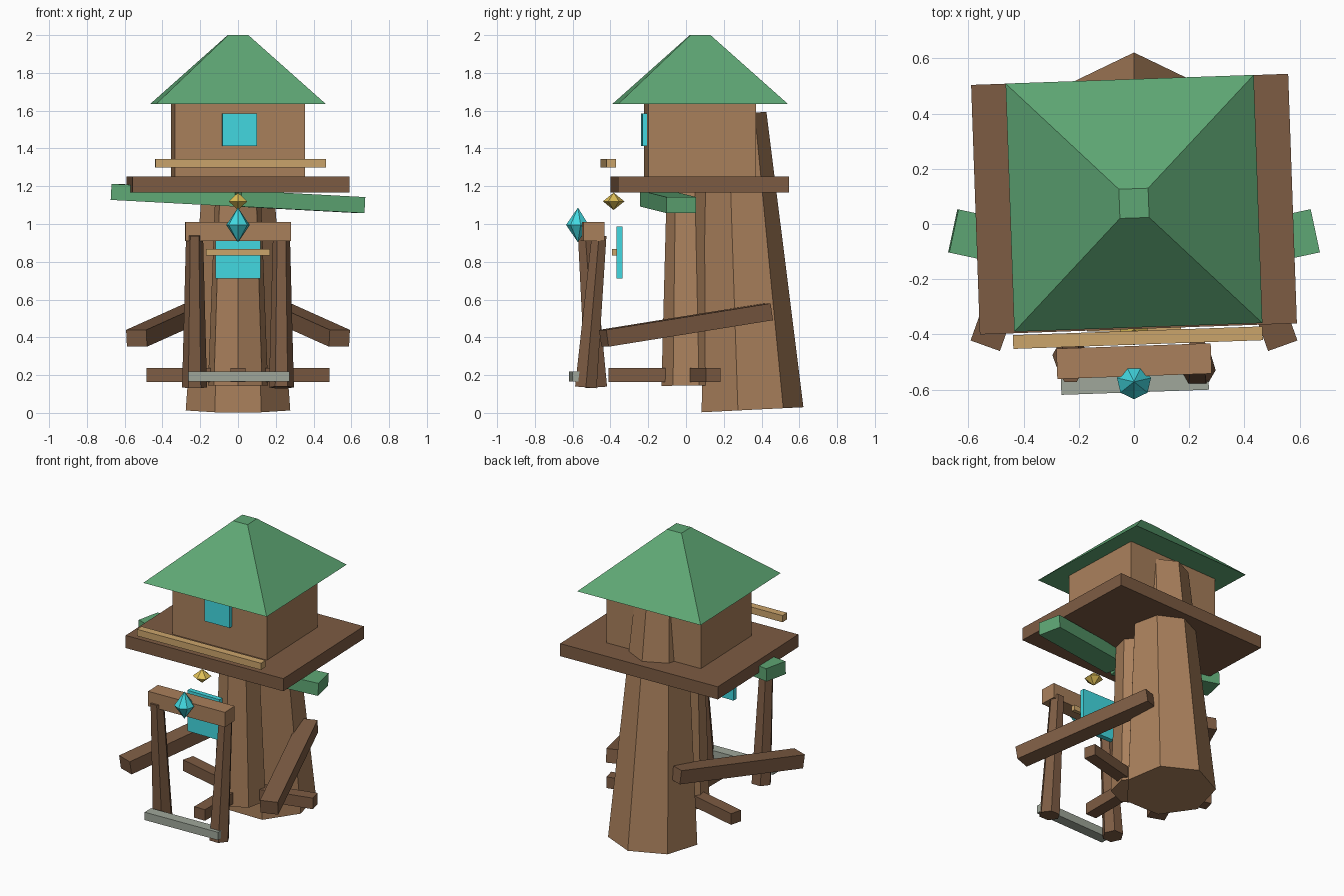
import bpy, bmesh
from math import radians, sin, cos, pi, sqrt
from mathutils import Vector, Matrix

if "Cube" in bpy.data.objects:
    bpy.data.objects.remove(bpy.data.objects["Cube"])

YAW = radians(2)  # slight twist shared by the carpentry


def material(name, r, g, b):
    m = bpy.data.materials.new(name)
    lin = [(c / 255) ** 2.2 for c in (r, g, b)]
    m.diffuse_color = (*lin, 1)
    m.use_nodes = True
    m.node_tree.nodes["Principled BSDF"].inputs["Base Color"].default_value = m.diffuse_color
    return m


BARK = material("bark", 168, 127, 92)
DARK = material("dark_wood", 124, 92, 69)
LEAF = material("leaf_green", 95, 166, 116)
GLOW = material("cyan_glow", 68, 216, 224)
TAN = material("tan_wood", 202, 163, 107)
GOLD = material("gold", 222, 190, 88)
STONE = material("stone", 158, 166, 153)


def finish(name, bm, mat):
    bmesh.ops.recalc_face_normals(bm, faces=bm.faces)
    me = bpy.data.meshes.new(name)
    bm.to_mesh(me)
    bm.free()
    me.materials.append(mat)
    ob = bpy.data.objects.new(name, me)
    bpy.context.collection.objects.link(ob)
    return ob


def box(name, centre, size, mat, yaw=YAW):
    bm = bmesh.new()
    m = Matrix.Translation(centre) @ Matrix.Rotation(yaw, 4, 'Z') @ Matrix.Diagonal((*size, 1))
    bmesh.ops.create_cube(bm, size=1, matrix=m)
    return finish(name, bm, mat)


def beam(name, a, b, width, height, mat):
    a, b = Vector(a), Vector(b)
    d = b - a
    bm = bmesh.new()
    m = (Matrix.Translation((a + b) / 2) @ d.to_track_quat('X', 'Z').to_matrix().to_4x4()
         @ Matrix.Diagonal((d.length, width, height, 1)))
    bmesh.ops.create_cube(bm, size=1, matrix=m)
    return finish(name, bm, mat)


def ring(bm, centre, radius, sides, phase, quat=None):
    out = []
    for i in range(sides):
        t = phase + 2 * pi * i / sides
        v = Vector((radius * cos(t), radius * sin(t), 0))
        if quat:
            v = quat @ v
        out.append(bm.verts.new(v + Vector(centre)))
    return out


def taper(name, a, b, ra, rb, sides, mat, phase):
    q = Vector((0, 0, 1)).rotation_difference(Vector(b) - Vector(a))
    bm = bmesh.new()
    lo = ring(bm, a, ra, sides, phase, q)
    hi = ring(bm, b, rb, sides, phase, q)
    bm.faces.new(lo)
    bm.faces.new(hi)
    for i in range(sides):
        j = (i + 1) % sides
        bm.faces.new((lo[i], lo[j], hi[j], hi[i]))
    return finish(name, bm, mat)


def gem(name, centre, radius, half, sides, mat, phase):
    bm = bmesh.new()
    mid = ring(bm, centre, radius, sides, phase)
    for s in (-1, 1):
        tip = bm.verts.new(Vector(centre) + Vector((0, 0, s * half)))
        for i in range(sides):
            bm.faces.new((mid[i], mid[(i + 1) % sides], tip))
    return finish(name, bm, mat)


# Leaning main trunk and smaller front trunk
taper("main_trunk", (0, 0.338, 0.016), (0, 0.26, 1.585), 0.284, 0.166, 7, BARK, pi / 2)
taper("front_trunk", (0, 0.033, 0.145), (0, 0.02, 1.2), 0.163, 0.122, 7, BARK, -pi / 2)

# Roots around the front trunk
beam("front_root", (0, 0, 0.2), (0, -0.41, 0.2), 0.08, 0.075, DARK)

# Mirrored side roots, braces and leafy branches
for side, s in (("left", -1), ("right", 1)):
    beam(side + "_root", (s * 0.06, 0.04, 0.2), (s * 0.475, 0.145, 0.2), 0.08, 0.075, DARK)
    beam(side + "_brace", (s * 0.225, 0.435, 0.535), (s * 0.537, -0.435, 0.395), 0.113, 0.09, DARK)
    beam(side + "_branch", (0, -0.165, 1.135),
         (s * 0.655, -0.025, 1.135 - s * 0.035), 0.16, 0.085, LEAF)

# Platform, cabin, window, rail and roof
box("platform", (0, 0.072, 1.208), (1.15, 0.905, 0.085), DARK)
box("cabin", (0, 0.075, 1.443), (0.69, 0.57, 0.386), BARK)
box("cabin_window", (0.008, -0.222, 1.498), (0.183, 0.025, 0.172), GLOW)
box("balcony_rail", (0.014, -0.412, 1.322), (0.905, 0.05, 0.045), TAN)
taper("roof", (0, 0.075, 1.635), (0, 0.075, 2.0), 0.9 / sqrt(2), 0.106 / sqrt(2), 4, LEAF, pi / 4 + YAW)

# Gateway in front: two posts, lintel, step, crystal
taper("left_gate_post", (-0.23, -0.475, 0.135), (-0.23, -0.533, 0.94), 0.066, 0.045, 6, DARK, 0)
taper("right_gate_post", (0.23, -0.53, 0.135), (0.23, -0.46, 0.94), 0.066, 0.045, 6, DARK, 0)
box("gate_lintel", (0, -0.497, 0.96), (0.56, 0.11, 0.1), BARK)
box("gate_step", (0.003, -0.575, 0.193), (0.535, 0.07, 0.053), STONE)
gem("gate_crystal", (0, -0.572, 0.995), 0.063, 0.092, 7, GLOW, -pi / 2)

# Glowing door panel with crossbar and hanging lantern
box("door_panel", (0, -0.352, 0.848), (0.24, 0.033, 0.275), GLOW, 0)
box("door_bar", (0, -0.378, 0.85), (0.34, 0.025, 0.035), TAN, 0)
gem("lantern", (0, -0.383, 1.12), 0.057, 0.046, 6, GOLD, pi / 2)
